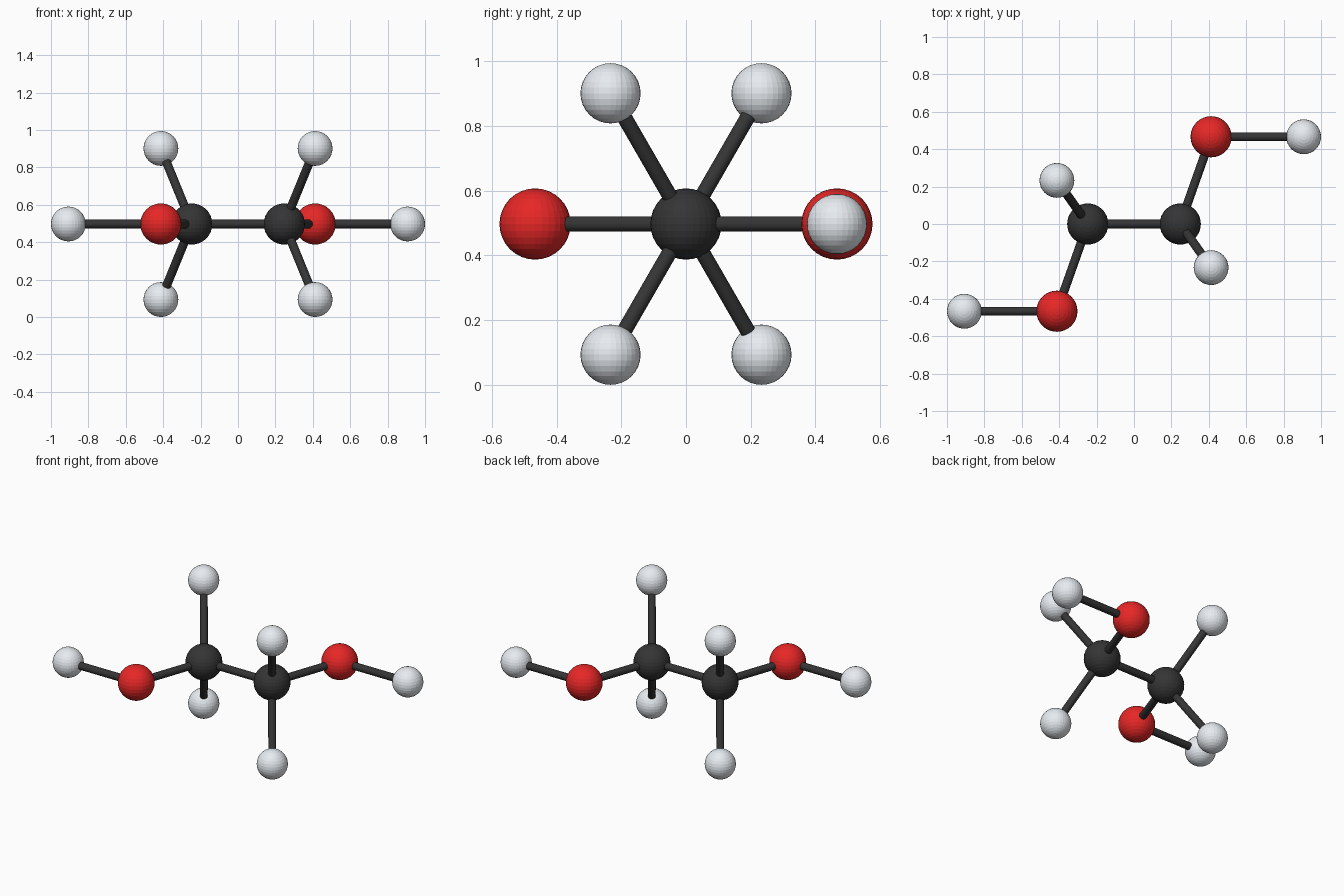
import bpy
from math import sqrt
from mathutils import Vector

if "Cube" in bpy.data.objects:
    bpy.data.objects.remove(bpy.data.objects["Cube"])

L = 0.4947          # bond length (centre to centre)
CZ = 0.497          # height of the molecule axis
R_ROD = 0.0235
R_BIG, R_HYDROGEN = 0.11, 0.093


def material(name, rgb):
    m = bpy.data.materials.new(name)
    m.diffuse_color = (*rgb, 1)
    m.use_nodes = True
    m.node_tree.nodes["Principled BSDF"].inputs["Base Color"].default_value = m.diffuse_color
    return m


dark = material("carbon_dark", (0.035, 0.035, 0.035))
red = material("oxygen_red", (0.8, 0.02, 0.02))
white = material("hydrogen_white", (0.8, 0.84, 0.88))


def atom(name, pos, radius, mat):
    bpy.ops.mesh.primitive_uv_sphere_add(segments=32, ring_count=16, radius=radius, location=pos)
    ob = bpy.context.object
    ob.name = name
    ob.data.materials.append(mat)


def bond(name, a, b):
    d = b - a
    bpy.ops.mesh.primitive_cylinder_add(vertices=32, radius=R_ROD, depth=d.length, location=(a + b) / 2)
    ob = bpy.context.object
    ob.name = name
    ob.rotation_euler = d.to_track_quat('Z', 'Y').to_euler()
    ob.data.materials.append(dark)


# Tetrahedral offsets from each carbon
out, rad = L / 3, L * sqrt(8) / 3


def place(s, x, y, z):
    # Half-turn about the vertical axis gives the second half
    return Vector((s * x, s * y, CZ + z))


for s, side in ((1, "right"), (-1, "left")):
    carbon = place(s, L / 2, 0, 0)
    oxygen = place(s, L / 2 + out, rad, 0)
    hydroxyl = place(s, L * 1.5 + out, rad, 0)
    atom(f"carbon_{side}", carbon, R_BIG, dark)
    atom(f"oxygen_{side}", oxygen, R_BIG, red)
    atom(f"hydroxyl_hydrogen_{side}", hydroxyl, R_HYDROGEN, white)
    bond(f"carbon_oxygen_bond_{side}", carbon, oxygen)
    bond(f"hydroxyl_bond_{side}", oxygen, hydroxyl)
    # Upper and lower hydrogens
    for u, level in ((1, "upper"), (-1, "lower")):
        h = place(s, L / 2 + out, -rad / 2, u * rad * sqrt(3) / 2)
        atom(f"hydrogen_{level}_{side}", h, R_HYDROGEN, white)
        bond(f"hydrogen_bond_{level}_{side}", carbon, h)

# Central bond
bond("carbon_carbon_bond", place(1, -L / 2, 0, 0), place(1, L / 2, 0, 0))
